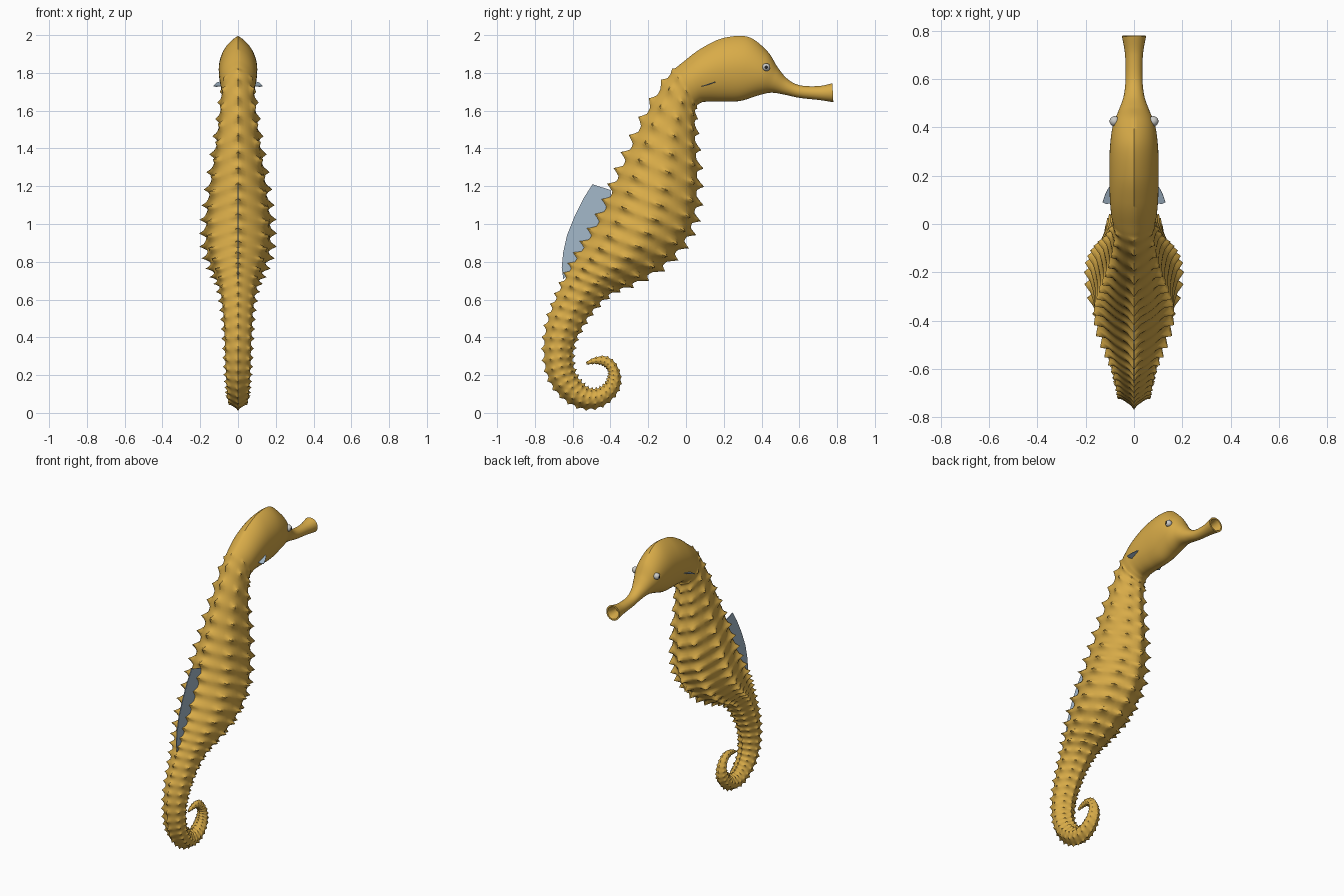
import bpy
import bmesh
import math
from mathutils import Vector

if "Cube" in bpy.data.objects:
    bpy.data.objects.remove(bpy.data.objects["Cube"], do_unlink=True)


def material(name, color):
    mat = bpy.data.materials.new(name)
    mat.use_nodes = True
    mat.diffuse_color = (*color, 1)
    mat.node_tree.nodes["Principled BSDF"].inputs["Base Color"].default_value = (*color, 1)
    return mat


gold = material("golden skin", (0.69, 0.41, 0.065))
blue = material("pale blue fin", (0.37, 0.48, 0.59))
white = material("eye grey", (0.6, 0.6, 0.58))
black = material("pupil black", (0.02, 0.02, 0.02))


def finish(bm, name, mats, smooth=True):
    bmesh.ops.recalc_face_normals(bm, faces=bm.faces)
    mesh = bpy.data.meshes.new(name)
    bm.to_mesh(mesh)
    bm.free()
    obj = bpy.data.objects.new(name, mesh)
    bpy.context.collection.objects.link(obj)
    for mat in mats:
        mesh.materials.append(mat)
    if smooth:
        bpy.ops.object.select_all(action="DESELECT")
        obj.select_set(True)
        bpy.context.view_layer.objects.active = obj
        bpy.ops.object.shade_smooth_by_angle(angle=math.radians(40))
    return obj


# Stations: back edge y, z; belly edge y, z; half width; keel sharpness
head = [
    (0.775, 1.745, 0.78, 1.645, 0.05, 0),
    (0.70, 1.73, 0.70, 1.657, 0.037, 0),
    (0.60, 1.735, 0.60, 1.668, 0.035, 0),
    (0.535, 1.77, 0.52, 1.685, 0.043, 0),
    (0.485, 1.83, 0.45, 1.695, 0.064, 0.1),
    (0.43, 1.915, 0.38, 1.68, 0.088, 0.3),
    (0.33, 1.99, 0.29, 1.652, 0.10, 0.5),
    (0.20, 1.985, 0.20, 1.648, 0.102, 0.5),
    (0.09, 1.935, 0.12, 1.648, 0.10, 0.4),
    (0, 1.87, 0.075, 1.64, 0.094, 0.3),
]
trunk = [
    (-0.09, 1.785, 0.05, 1.60, 0.085, 0.2),
    (-0.20, 1.60, 0.05, 1.45, 0.10, 0.2),
    (-0.29, 1.41, 0.06, 1.26, 0.125, 0.2),
    (-0.365, 1.24, 0.05, 1.07, 0.152, 0.2),
    (-0.43, 1.08, 0, 0.92, 0.17, 0.25),
    (-0.51, 0.93, -0.11, 0.79, 0.165, 0.3),
    (-0.585, 0.81, -0.27, 0.69, 0.13, 0.3),
    (-0.64, 0.71, -0.40, 0.63, 0.10, 0.3),
]
tail = [
    (-0.69, 0.60, -0.49, 0.545, 0.083, 0.3),
    (-0.73, 0.49, -0.55, 0.455, 0.075, 0.3),
    (-0.75, 0.37, -0.59, 0.365, 0.07, 0.4),
    (-0.745, 0.25, -0.60, 0.28, 0.067, 0.5),
    (-0.71, 0.15, -0.585, 0.21, 0.063, 0.6),
    (-0.64, 0.07, -0.55, 0.16, 0.058, 0.6),
    (-0.55, 0.025, -0.51, 0.13, 0.053, 0.6),
    (-0.46, 0.03, -0.465, 0.13, 0.048, 0.5),
    (-0.39, 0.075, -0.43, 0.155, 0.043, 0.5),
    (-0.35, 0.14, -0.415, 0.185, 0.037, 0.4),
    (-0.35, 0.21, -0.41, 0.215, 0.031, 0.4),
    (-0.38, 0.27, -0.425, 0.24, 0.025, 0.4),
    (-0.43, 0.30, -0.45, 0.255, 0.02, 0.3),
    (-0.49, 0.29, -0.485, 0.26, 0.014, 0.2),
    (-0.53, 0.268, -0.525, 0.255, 0.006, 0),
]
stations = [Vector(s) for s in head + trunk + tail]
SIDES, STEPS = 40, 12
RIDGES = [math.radians(a) for a in (0, 54, 99, 144, 180)]


def spline(t):
    """Smooth interpolation through the stations."""
    i = min(int(t), len(stations) - 2)
    f = t - i
    p = [stations[max(0, min(len(stations) - 1, i + k))] for k in (-1, 0, 1, 2)]
    m1, m2 = (p[2] - p[0]) / 2, (p[3] - p[1]) / 2
    return (p[1] * (2 * f**3 - 3 * f**2 + 1) + m1 * (f**3 - 2 * f**2 + f)
            + p[2] * (3 * f**2 - 2 * f**3) + m2 * (f**3 - f**2))


def section(t):
    """One cross-section, with ring bulge and spikes past the head."""
    by, bz, vy, vz, width, keel = spline(t)
    center = Vector((0, (by + vy) / 2, (bz + vz) / 2))
    half = Vector((0, (by - vy) / 2, (bz - vz) / 2))
    ringed = max(0, min(1, (t - len(head) + 0.5) * 2))
    phase = (t * 2) % 1
    bulge = ringed * 0.035 * (0.5 - 0.5 * math.cos(math.tau * phase) - 0.5)
    spike = ringed * max(0, 1 - abs(phase - 0.5) * 3.6)
    height = min(0.036, 0.19 * half.length)
    points = []
    for k in range(SIDES):
        a = math.tau * k / SIDES
        b = min(a, math.tau - a)
        sharp = keel if b < math.pi / 2 else keel * ringed
        c = (1 - sharp) * math.cos(a) + sharp * (1 - 2 * b / math.pi)
        offset = half * c + Vector((width * math.sin(a), 0, 0))
        ridge = max(math.exp(-((b - r) / 0.13) ** 2) for r in RIDGES)
        offset *= 1 + bulge
        offset += offset.normalized() * spike * ridge * height
        points.append(center + offset)
    return points, center


# Body: one loft from the hollow snout to the curled tail tip
bm = bmesh.new()
tip, tip_center = section(0)
loops = []
for scale, depth in ((0.5, 0.07), (0.68, 0.02), (0.8, 0)):
    loops.append([tip_center + (p - tip_center) * scale - Vector((0, depth, 0)) for p in tip])
for n in range((len(stations) - 1) * STEPS + 1):
    loops.append(section(n / STEPS)[0])
rings = [[bm.verts.new(p) for p in loop] for loop in loops]
for r, s in zip(rings, rings[1:]):
    for k in range(SIDES):
        j = (k + 1) % SIDES
        bm.faces.new((r[k], r[j], s[j], s[k]))
bm.faces.new(rings[0])
bm.faces.new(rings[-1])
finish(bm, "body", [gold])


def plate(name, points, thickness):
    """Thin fin from an outline, thickened about its middle."""
    bm = bmesh.new()
    face = bm.faces.new([bm.verts.new(p) for p in points])
    face.normal_update()
    shift = face.normal * thickness
    bmesh.ops.translate(bm, verts=bm.verts, vec=-shift / 2)
    made = bmesh.ops.extrude_face_region(bm, geom=[face], use_keep_orig=True)
    verts = [g for g in made["geom"] if isinstance(g, bmesh.types.BMVert)]
    bmesh.ops.translate(bm, verts=verts, vec=shift)
    finish(bm, name, [blue], smooth=False)


# Back fin
outline = [(-0.495, 1.21), (-0.54, 1.14), (-0.59, 1.04), (-0.63, 0.94), (-0.65, 0.85),
           (-0.658, 0.77), (-0.65, 0.71), (-0.57, 0.77), (-0.47, 0.93), (-0.39, 1.09),
           (-0.40, 1.18)]
plate("back_fin", [(0, y, z) for y, z in outline], 0.005)

# Cheek fins and eyes, mirrored
for side, label in ((1, "left"), (-1, "right")):
    fin = [(0.085, 0.16, 1.755), (0.105, 0.15, 1.75), (0.118, 0.125, 1.743),
           (0.13, 0.09, 1.73), (0.115, 0.083, 1.728), (0.085, 0.088, 1.73)]
    plate(label + "_cheek_fin", [(side * x, y, z) for x, y, z in fin], 0.004)

    bm = bmesh.new()
    bmesh.ops.create_uvsphere(bm, u_segments=20, v_segments=14, radius=0.021)
    for face in bm.faces:
        if face.calc_center_median().z > 0.0185:
            face.material_index = 1
    eye = finish(bm, label + "_eye", [white, black])
    eye.location = (side * 0.08, 0.425, 1.83)
    eye.rotation_euler = (0, side * math.pi / 2, 0)
